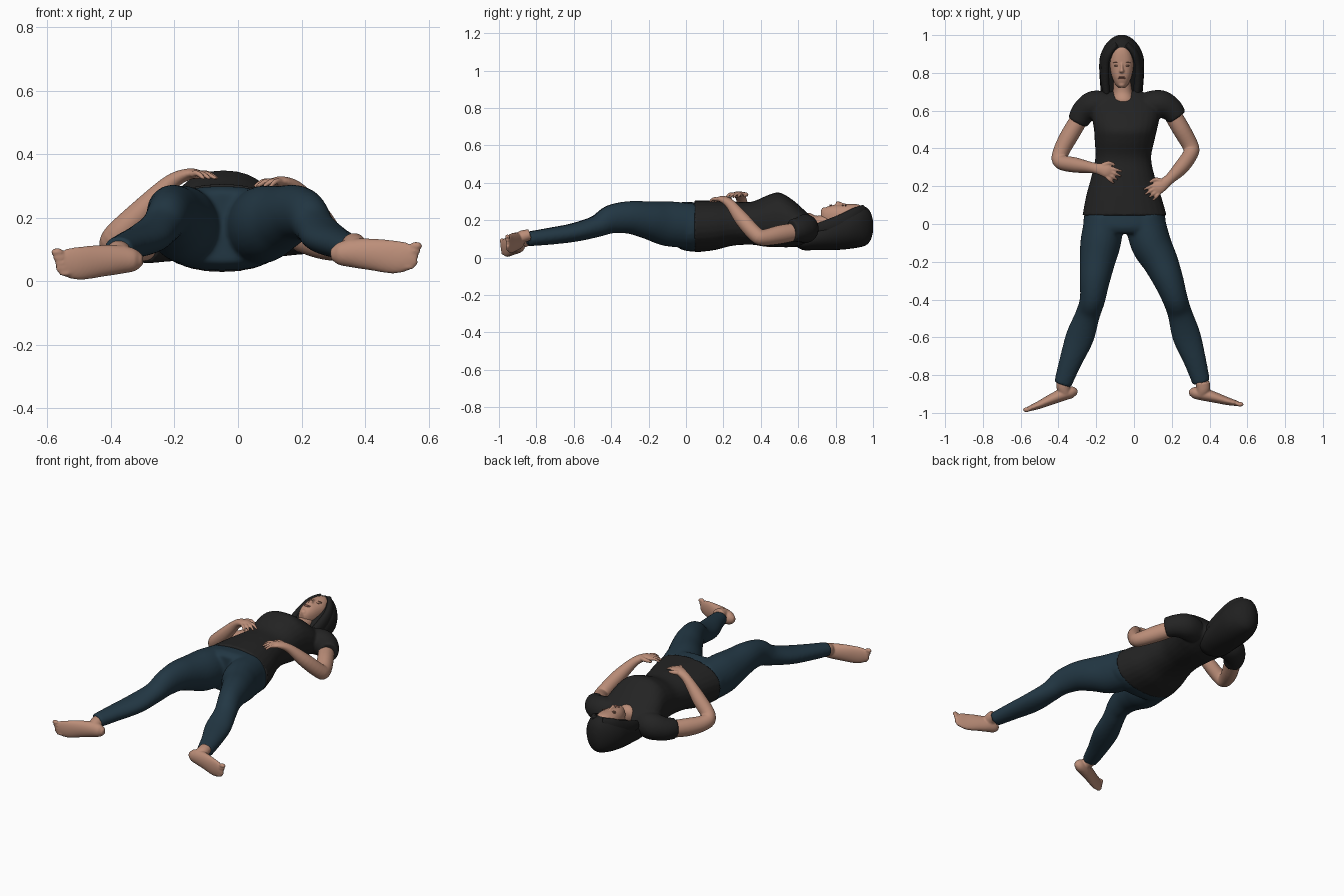
import bpy, bmesh, math
from mathutils import Vector, Matrix

cube = bpy.data.objects.get("Cube")
if cube:
    bpy.data.objects.remove(cube, do_unlink=True)


def material(name, r, g, b):
    m = bpy.data.materials.new(name)
    m.use_nodes = True
    m.diffuse_color = (r, g, b, 1)
    bsdf = m.node_tree.nodes["Principled BSDF"]
    bsdf.inputs["Base Color"].default_value = (r, g, b, 1)
    bsdf.inputs["Roughness"].default_value = 0.8
    return m


SKIN = material("skin", .50, .27, .19)
DENIM = material("dark blue denim", .016, .038, .057)
CLOTH = material("black cloth", .017, .017, .017)
HAIR = material("black hair", .014, .014, .014)
LIPS = material("lips", .34, .15, .11)
BROW = material("brow and eye shade", .22, .11, .075)


def spline(a, b, c, d, t):
    """Catmull-Rom blend of four stations."""
    return [q + .5 * t * (r - p + t * (2*p - 5*q + 4*r - s + t * (3*(q - r) + s - p)))
            for p, q, r, s in zip(a, b, c, d)]


def loft(bm, stations, axis=None, power=2.0, sides=28, steps=5):
    """Skin rings (x, y, z, half width, half height) along a smooth path."""
    pts = [stations[0]] + list(stations) + [stations[-1]]
    path = [spline(*pts[i:i + 4], k / steps)
            for i in range(len(pts) - 3) for k in range(steps)] + [stations[-1]]
    rings = []
    for i, s in enumerate(path):
        ahead, behind = path[min(i + 1, len(path) - 1)], path[max(i - 1, 0)]
        tangent = Vector(axis) if axis else (Vector(ahead[:3]) - Vector(behind[:3])).normalized()
        side = tangent.cross(Vector((0, 0, 1))).normalized()
        up = side.cross(tangent)
        ring = []
        for k in range(sides):
            a = math.tau * k / sides
            c, n = math.cos(a), math.sin(a)
            u = math.copysign(abs(c) ** (2 / power), c) * s[3]
            v = math.copysign(abs(n) ** (2 / power), n) * s[4]
            ring.append(bm.verts.new(Vector(s[:3]) + side * u + up * v))
        rings.append(ring)
    for r0, r1 in zip(rings, rings[1:]):
        for k in range(sides):
            j = (k + 1) % sides
            bm.faces.new((r0[k], r0[j], r1[j], r1[k]))
    bm.faces.new(rings[0])
    bm.faces.new(rings[-1])


def ball(bm, center, size):
    bmesh.ops.create_uvsphere(bm, u_segments=16, v_segments=10, radius=1,
                              matrix=Matrix.Translation(center) @ Matrix.Diagonal((*size, 1)))


def finish(bm, name, mat, voxel=0, relax=4):
    bmesh.ops.recalc_face_normals(bm, faces=bm.faces)
    mesh = bpy.data.meshes.new(name)
    bm.to_mesh(mesh)
    bm.free()
    obj = bpy.data.objects.new(name, mesh)
    bpy.context.collection.objects.link(obj)
    mesh.materials.append(mat)
    bpy.ops.object.select_all(action='DESELECT')
    obj.select_set(True)
    bpy.context.view_layer.objects.active = obj
    bpy.ops.object.shade_smooth_by_angle(angle=math.radians(50))
    if voxel:
        # fuse overlapping volumes into one continuous surface
        mod = obj.modifiers.new("fuse", 'REMESH')
        mod.mode, mod.voxel_size, mod.use_smooth_shade = 'VOXEL', voxel, True
        mod = obj.modifiers.new("relax", 'SMOOTH')
        mod.factor, mod.iterations = .5, relax
    return obj


def body(rows):
    """Turn (y, x, z, half width, half height) rows into stations."""
    return [(x, y, z, w, h) for y, x, z, w, h in rows]


BACK = (0, 1, 0)

# Jeans: pelvis and two spread legs
bm = bmesh.new()
loft(bm, body([(.09, -.05, .165, .2, .125), (.03, -.05, .165, .217, .132),
               (-.02, -.05, .17, .215, .128), (-.05, -.05, .17, .19, .11)]), BACK, 2.4)
legs = [(.03, .17, .105, .12, -.155, .055), (-.1, .182, .107, .12, -.177, .088),
        (-.2, .2, .094, .102, -.194, .139), (-.3, .215, .08, .088, -.208, .182),
        (-.4, .205, .067, .077, -.22, .217), (-.48, .168, .065, .058, -.245, .243),
        (-.6, .135, .075, .05, -.287, .278), (-.73, .115, .06, .045, -.337, .322),
        (-.85, .1, .047, .039, -.378, .357)]
loft(bm, [(r[4], r[0], r[1], r[2], r[3]) for r in legs])
loft(bm, [(r[5], r[0] + max(0, -.01 - r[0]) * .012, r[1], r[2], r[3]) for r in legs])
finish(bm, "jeans", DENIM, .009, 5)

# Shirt: torso and short puffed sleeves
bm = bmesh.new()
loft(bm, body([(.045, -.05, .167, .223, .139), (.15, -.055, .172, .198, .132),
               (.25, -.058, .182, .168, .118), (.35, -.057, .184, .148, .115),
               (.44, -.05, .198, .158, .137), (.5, -.045, .202, .167, .146),
               (.57, -.043, .183, .178, .126), (.64, -.04, .16, .165, .087),
               (.68, -.042, .147, .125, .062), (.705, -.045, .14, .08, .045)]), BACK, 2.2)
loft(bm, [(-.14, .625, .145, .07, .075), (-.21, .63, .14, .076, .078),
          (-.265, .595, .125, .066, .068), (-.298, .54, .115, .056, .06)])
loft(bm, [(.07, .63, .155, .07, .075), (.14, .635, .155, .074, .077),
          (.195, .607, .15, .064, .067), (.228, .565, .145, .054, .06)])
finish(bm, "shirt", CLOTH, .008, 3)

# Neck
bm = bmesh.new()
loft(bm, [(-.05, .58, .17, .05, .04), (-.055, .65, .187, .056, .053),
          (-.06, .70, .176, .05, .048), (-.065, .78, .19, .045, .045)], BACK)
finish(bm, "neck", SKIN)

# Head with nose, chin and brow ridge
bm = bmesh.new()
face = [(.722, .225, .018, .025), (.74, .222, .035, .044), (.78, .22, .052, .06),
        (.83, .22, .062, .064), (.87, .22, .064, .067), (.91, .22, .055, .066),
        (.935, .22, .036, .058), (.95, .22, .015, .03)]
loft(bm, [(-.065, y, z, w, h) for y, z, w, h in face], BACK, 2.3)
loft(bm, [(-.065, .796, .27, .008, .01), (-.065, .807, .28, .014, .022),
          (-.065, .825, .28, .009, .018), (-.065, .855, .278, .007, .01)], BACK)
ball(bm, (-.065, .74, .253), (.02, .018, .016))
finish(bm, "head", SKIN, .004, 3)

# Lips, eyelids and eyebrows
bm = bmesh.new()
for y in (.771, .777):
    ball(bm, (-.065, y, .2795), (.02, .004, .005))
finish(bm, "lips", LIPS)
bm = bmesh.new()
for s in (-1, 1):
    ball(bm, (-.065 + s * .027, .838, .278), (.013, .005, .005))
    ball(bm, (-.065 + s * .028, .854, .279), (.018, .003, .006))
finish(bm, "eyes_and_brows", BROW)

# Long hair wrapping the skull and falling behind the neck
bm = bmesh.new()
loft(bm, [(-.065, y, z, w, h) for y, z, w, h in
          [(.595, .085, .06, .03), (.63, .09, .092, .05), (.68, .103, .108, .063),
           (.75, .122, .115, .082), (.82, .142, .119, .1), (.88, .158, .116, .11),
           (.93, .167, .098, .111), (.965, .168, .073, .1), (.988, .168, .046, .072),
           (1, .168, .018, .03)]], BACK, 2.1)
finish(bm, "hair", HAIR)

# Locks framing the face
bm = bmesh.new()
for s in (-1, 1):
    loft(bm, [(-.065 + s * x, y, z, w, h) for x, y, z, w, h in
              [(.02, .955, .24, .02, .045), (.06, .91, .225, .025, .045),
               (.082, .85, .195, .026, .045), (.086, .76, .165, .026, .04),
               (.08, .69, .15, .018, .03)]])
finish(bm, "hair_locks", HAIR, .006, 3)


def arm(name, stations, palm, angle, thumb):
    """Bent arm, palm, four curled fingers and a thumb."""
    bm = bmesh.new()
    palm = Vector(palm)
    ahead = Vector((math.cos(angle), math.sin(angle), 0))
    across = Vector((-ahead.y, ahead.x, 0)) * thumb
    up = Vector((0, 0, 1))
    loft(bm, stations + [(*palm, .034, .018),
                         (*(palm + ahead * .035 - up * .002), .033, .014)])
    for i in range(4):
        spread = (i - 1.5) * across
        reach = ahead * (.05 - .006 * abs(i - 2))
        base = palm + ahead * .025 + spread * .017
        knuckle = base + reach * .6 + spread * .004 + up * .002
        tip = base + reach * 1.3 + spread * .008 - up * .014
        loft(bm, [(*base, .009, .011), (*knuckle, .009, .009), (*tip, .006, .006)], sides=12)
    root = palm - ahead * .02 + across * .02
    loft(bm, [(*root, .014, .014), (*(root + across * .025 + ahead * .022), .011, .011),
              (*(root + across * .03 + ahead * .055 - up * .008), .007, .007)], sides=12)
    finish(bm, name, SKIN, .0045, 2)


arm("right_arm", [(-.255, .61, .12, .045, .045), (-.335, .48, .108, .048, .052),
                  (-.387, .38, .112, .043, .045), (-.388, .33, .135, .04, .043),
                  (-.31, .312, .212, .04, .04), (-.215, .297, .308, .028, .026)],
    (-.155, .284, .337), math.radians(-28), 1)
arm("left_arm", [(.18, .62, .145, .045, .045), (.245, .51, .125, .047, .05),
                 (.298, .415, .108, .043, .043), (.3, .372, .125, .04, .042),
                 (.25, .3, .205, .039, .04), (.187, .237, .286, .028, .026)],
    (.14, .2, .312), math.radians(216), -1)


def foot(name, place):
    """Bare foot turned outward, with the big toe uppermost."""
    bm = bmesh.new()
    loft(bm, [(*place(x, y, z), w, h) for x, y, z, w, h in
              [(-.3, -.893, .065, .012, .015), (-.325, -.89, .066, .03, .035),
               (-.37, -.9, .068, .034, .045), (-.43, -.925, .064, .029, .05),
               (-.5, -.957, .056, .021, .052), (-.545, -.974, .06, .015, .043),
               (-.565, -.98, .066, .01, .03)]])
    loft(bm, [(*place(x, y, z), w, h) for x, y, z, w, h in
              [(-.372, -.8, .103, .036, .03), (-.374, -.86, .092, .037, .034),
               (-.362, -.9, .075, .03, .036)]])
    for i in range(5):
        size = .009 + .001 * i
        ball(bm, place(-.545 - .006 * i, -.979 - .001 * i, .025 + .0165 * i),
             (.02, size, size))
    finish(bm, name, SKIN, .005, 3)


foot("right_foot", lambda x, y, z: Vector((x, y, z)))
foot("left_foot", lambda x, y, z: Vector((-x - .008, -.9 + (y + .9) * .65, z + .02)))
